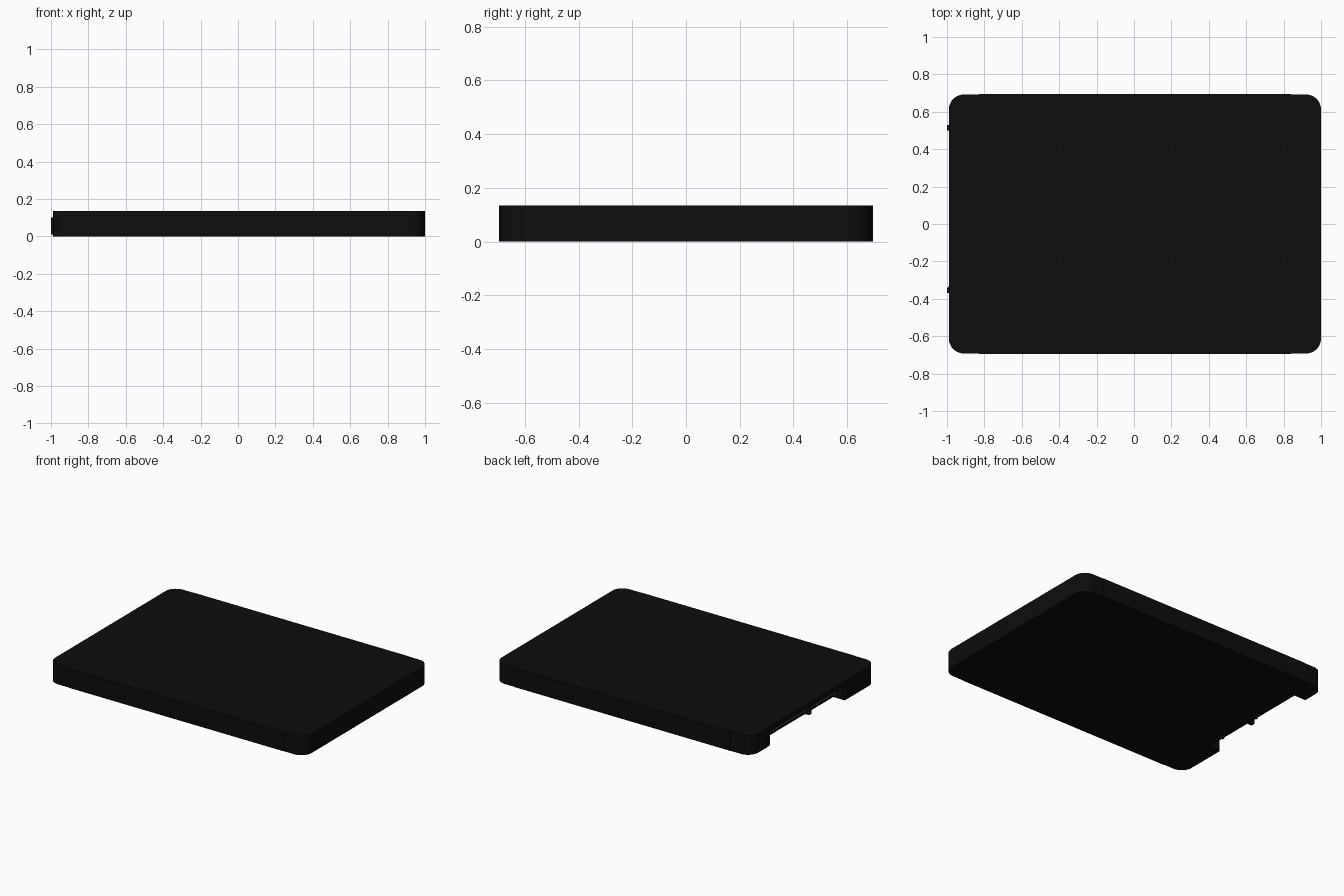
import bpy, bmesh, math

if "Cube" in bpy.data.objects:
    bpy.data.objects.remove(bpy.data.objects["Cube"])


def material(name, value):
    m = bpy.data.materials.new(name)
    m.diffuse_color = (value, value, value, 1)
    m.use_nodes = True
    m.node_tree.nodes["Principled BSDF"].inputs["Base Color"].default_value = m.diffuse_color
    return m


black = material("case_black", 0.004)
grey = material("connector_grey", 0.035)


def finish(name, bm, mat):
    bmesh.ops.recalc_face_normals(bm, faces=bm.faces)
    me = bpy.data.meshes.new(name)
    bm.to_mesh(me)
    bm.free()
    ob = bpy.data.objects.new(name, me)
    bpy.context.collection.objects.link(ob)
    me.materials.append(mat)
    return ob


def prism(name, outline, z0, z1, mat):
    bm = bmesh.new()
    face = bm.faces.new([bm.verts.new((x, y, z0)) for x, y in outline])
    top = bmesh.ops.extrude_face_region(bm, geom=[face])["geom"]
    bmesh.ops.translate(bm, vec=(0, 0, z1 - z0),
                        verts=[v for v in top if isinstance(v, bmesh.types.BMVert)])
    return finish(name, bm, mat)


def box(name, x0, x1, y0, y1, z0, z1, mat):
    return prism(name, [(x0, y0), (x1, y0), (x1, y1), (x0, y1)], z0, z1, mat)


def rounded(x0, x1, y0, y1, r, n=10):
    pts = []
    corners = [(x1 - r, y1 - r), (x0 + r, y1 - r), (x0 + r, y0 + r), (x1 - r, y0 + r)]
    for k, (cx, cy) in enumerate(corners):
        for i in range(n + 1):
            a = math.pi / 2 * (k + i / n)
            pts.append((cx + r * math.cos(a), cy + r * math.sin(a)))
    return pts


# Case: rounded slab with a connector recess open to the left and below
case = prism("case", rounded(-0.99, 1.0, -0.692, 0.692, 0.08), 0, 0.135, black)
cutter = box("recess_cutter", -1.1, -0.90, -0.345, 0.515, -0.1, 0.103, black)
cutter.hide_render = True
cutter.hide_viewport = True
mod = case.modifiers.new("recess", "BOOLEAN")
mod.object = cutter
mod.operation = "DIFFERENCE"
mod.solver = "EXACT"
bpy.context.view_layer.objects.active = case
case.select_set(True)
bpy.ops.object.shade_smooth_by_angle(angle=math.radians(30))

# Slightly raised long side panels
for side, s in (("front", -1), ("back", 1)):
    y0, y1 = sorted((s * 0.68, s * 0.696))
    box(side + "_side_panel", -0.83, 0.84, y0, y1, 0.001, 0.134, black)

# Connector: rear wall, end guides, two blades with hooked ends, divider
box("connector_back", -0.925, -0.895, -0.345, 0.515, 0.04, 0.104, grey)
box("end_guide_back", -1.0, -0.89, 0.50, 0.53, 0.01, 0.10, black)
prism("end_guide_front", [(-0.89, -0.37), (-0.89, -0.33), (-0.985, -0.33),
                          (-1.0, -0.345), (-1.0, -0.37)], 0.01, 0.10, black)
for name, y0, y1 in (("power_blade", 0.05, 0.46), ("data_blade", -0.28, -0.02)):
    box(name, -0.97, -0.92, y0, y1, 0.07, 0.09, grey)
    box(name + "_hook", -0.97, -0.92, y0, y0 + 0.02, 0.055, 0.071, grey)
box("connector_divider", -0.975, -0.92, 0.0, 0.03, 0.035, 0.10, black)
